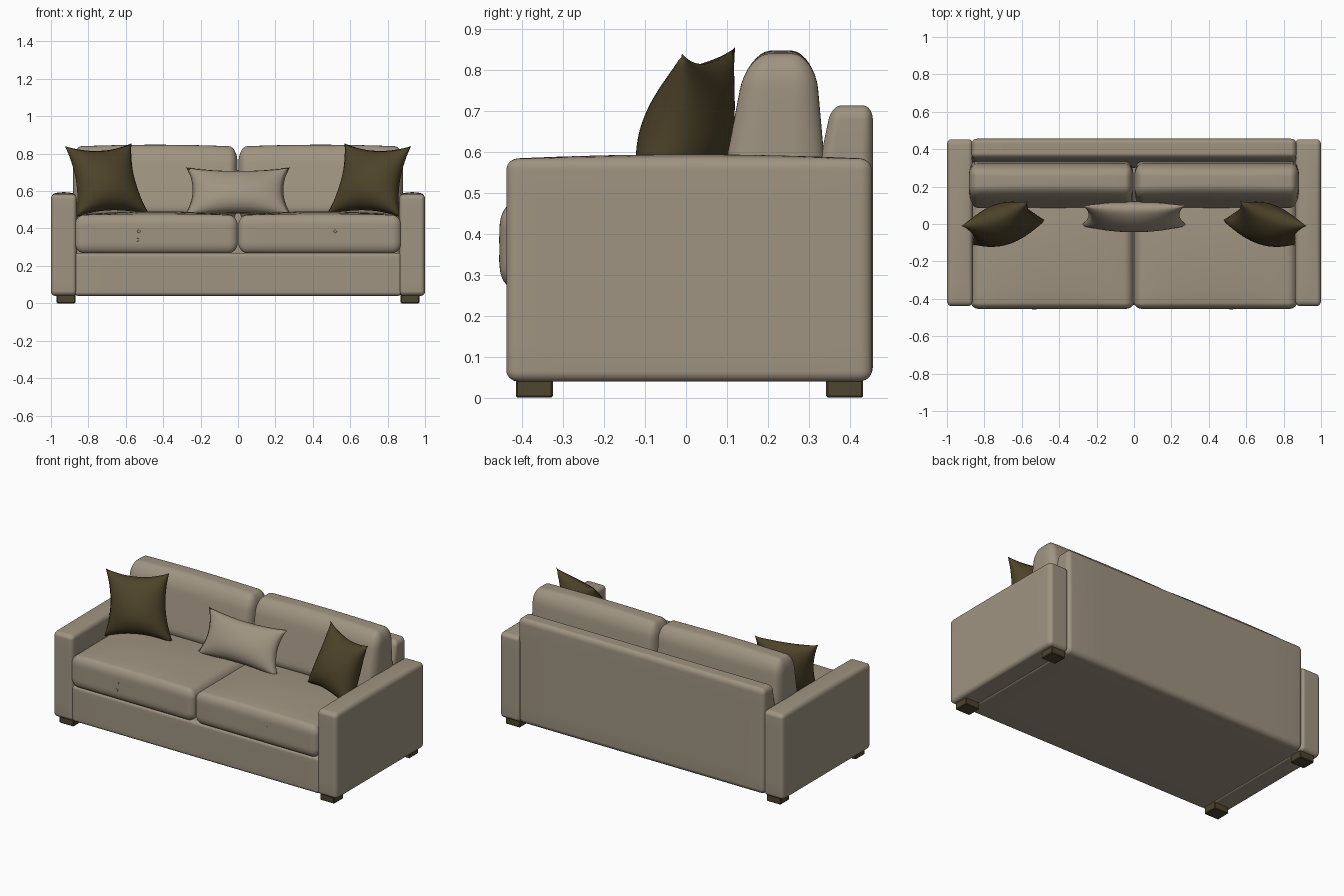
import bpy, bmesh, math
from mathutils import Vector

if "Cube" in bpy.data.objects:
    bpy.data.objects.remove(bpy.data.objects["Cube"], do_unlink=True)


def material(name, rgb):
    mat = bpy.data.materials.new(name)
    mat.use_nodes = True
    mat.diffuse_color = (*rgb, 1)
    mat.node_tree.nodes["Principled BSDF"].inputs["Base Color"].default_value = (*rgb, 1)
    return mat


FABRIC = material("beige fabric", (0.35, 0.295, 0.22))
OLIVE = material("olive fabric", (0.075, 0.056, 0.022))
WOOD = material("dark wood", (0.075, 0.058, 0.026))


def finish(bm, name, mat, smooth=True):
    bmesh.ops.recalc_face_normals(bm, faces=bm.faces)
    for face in bm.faces:
        face.smooth = smooth
    mesh = bpy.data.meshes.new(name)
    bm.to_mesh(mesh)
    bm.free()
    mesh.materials.append(mat)
    obj = bpy.data.objects.new(name, mesh)
    bpy.context.collection.objects.link(obj)
    return obj


def soft_box(name, lo, hi, radii, crown=0.0, taper=(0, 0), taper_from=0.0):
    """Upholstered block: rounded edges, crowned top, front and back leaning inward."""
    lo, hi = Vector(lo), Vector(hi)
    mid, half = (lo + hi) / 2, (hi - lo) / 2
    bm = bmesh.new()
    bmesh.ops.create_cube(bm, size=2)
    bmesh.ops.subdivide_edges(bm, edges=bm.edges[:], cuts=15, use_grid_fill=True)
    for vert in bm.verts:
        core, edge = Vector(), Vector()
        for i, t in enumerate(vert.co):
            core[i] = max(-1, min(1, 2 * t)) * (half[i] - radii[i])
            edge[i] = math.copysign(math.tan(max(0, 2 * abs(t) - 1) * math.pi / 4), t)
        edge.normalize()
        p = core + Vector([edge[i] * radii[i] for i in range(3)])
        u, v, w = [p[i] / half[i] for i in range(3)]
        p.z += crown * (1 - u * u) * (1 - v * v) * max(w, 0)
        p += mid
        rise = max(0, (p.z - taper_from) / (hi.z - taper_from))
        p.y += rise * (taper[0] * (1 - v) / 2 - taper[1] * (1 + v) / 2)
        vert.co = p
    return finish(bm, name, FABRIC)


def pillow(name, corners, thick, pinch, mat):
    """Throw pillow stretched between bottom-left, bottom-right, top-right, top-left."""
    bl, br, tr, tl = [Vector(c) for c in corners]
    normal = (br - bl).cross(tl - bl).normalized()
    bm = bmesh.new()
    for side in (-1, 1):
        made = bmesh.ops.create_grid(bm, x_segments=24, y_segments=24, size=1)
        for vert in made["verts"]:
            u, v = vert.co.x, vert.co.y
            a = (1 + u * (1 - pinch * (1 - v * v))) / 2
            b = (1 + v * (1 - pinch * (1 - u * u))) / 2
            puff = max(0, (1 - u * u) * (1 - v * v)) ** 0.55
            p = bl.lerp(br, a).lerp(tl.lerp(tr, a), b)
            vert.co = p + normal * side * thick * puff * (1 - 0.2 * v)
    bmesh.ops.remove_doubles(bm, verts=bm.verts[:], dist=0.0005)
    return finish(bm, name, mat)


def leg(name, x, y):
    bm = bmesh.new()
    bmesh.ops.create_cube(bm, size=1)
    for vert in bm.verts:
        vert.co = (x + vert.co.x * 0.1, y + vert.co.y * 0.09, 0.024 + vert.co.z * 0.048)
    bmesh.ops.bevel(bm, geom=bm.edges[:], offset=0.004, segments=1, affect="EDGES")
    return finish(bm, name, WOOD, smooth=False)


def button(name, x, z):
    bm = bmesh.new()
    bmesh.ops.create_cone(bm, cap_ends=True, segments=12, radius1=0.011,
                          radius2=0.008, depth=0.008)
    for vert in bm.verts:
        c = vert.co.copy()
        vert.co = (x + c.x, -0.453 - c.z, z + c.y)
    return finish(bm, name, FABRIC, smooth=False)


# Frame: base and back
soft_box("base", (-0.875, -0.432, 0.04), (0.875, 0.42, 0.27), (0.02, 0.02, 0.02))
soft_box("back_frame", (-0.868, 0.30, 0.04), (0.868, 0.456, 0.713), (0.03, 0.035, 0.035),
         taper=(0.055, 0), taper_from=0.45)

# Paired parts
for side, label in ((1, "left"), (-1, "right")):
    def span(inner, outer):
        return sorted((side * inner, side * outer))

    a, b = span(0.862, 1.0)
    soft_box(label + "_arm", (a, -0.438, 0.04), (b, 0.453, 0.583), (0.022, 0.03, 0.025), crown=0.011)

    a, b = span(0.002, 0.872)
    soft_box(label + "_seat_cushion", (a, -0.455, 0.268), (b, 0.2, 0.472),
             (0.05, 0.035, 0.055), crown=0.02)

    a, b = span(0.003, 0.882)
    soft_box(label + "_back_cushion", (a, 0.083, 0.44), (b, 0.345, 0.838),
             (0.045, 0.085, 0.085), crown=0.01, taper=(0.065, 0.03), taper_from=0.5)

    # Olive corner pillow, turned toward the middle and leaning back
    pillow(label + "_olive_pillow",
           [(side * 0.87, -0.11, 0.46), (side * 0.47, 0.02, 0.47),
            (side * 0.57, 0.12, 0.855), (side * 0.925, -0.01, 0.84)],
           0.105, 0.17, OLIVE)

    leg(label + "_front_leg", side * 0.92, -0.37)
    leg(label + "_back_leg", side * 0.92, 0.387)

# Lumbar pillow in the middle
pillow("lumbar_pillow",
       [(-0.29, -0.01, 0.465), (0.29, -0.01, 0.465), (0.275, 0.1, 0.725), (-0.275, 0.1, 0.725)],
       0.075, 0.14, FABRIC)

# Small buttons on the seat fronts
for i, (x, z) in enumerate(((-0.53, 0.385), (-0.537, 0.34), (0.52, 0.385))):
    button("seat_button_%d" % (i + 1), x, z)
